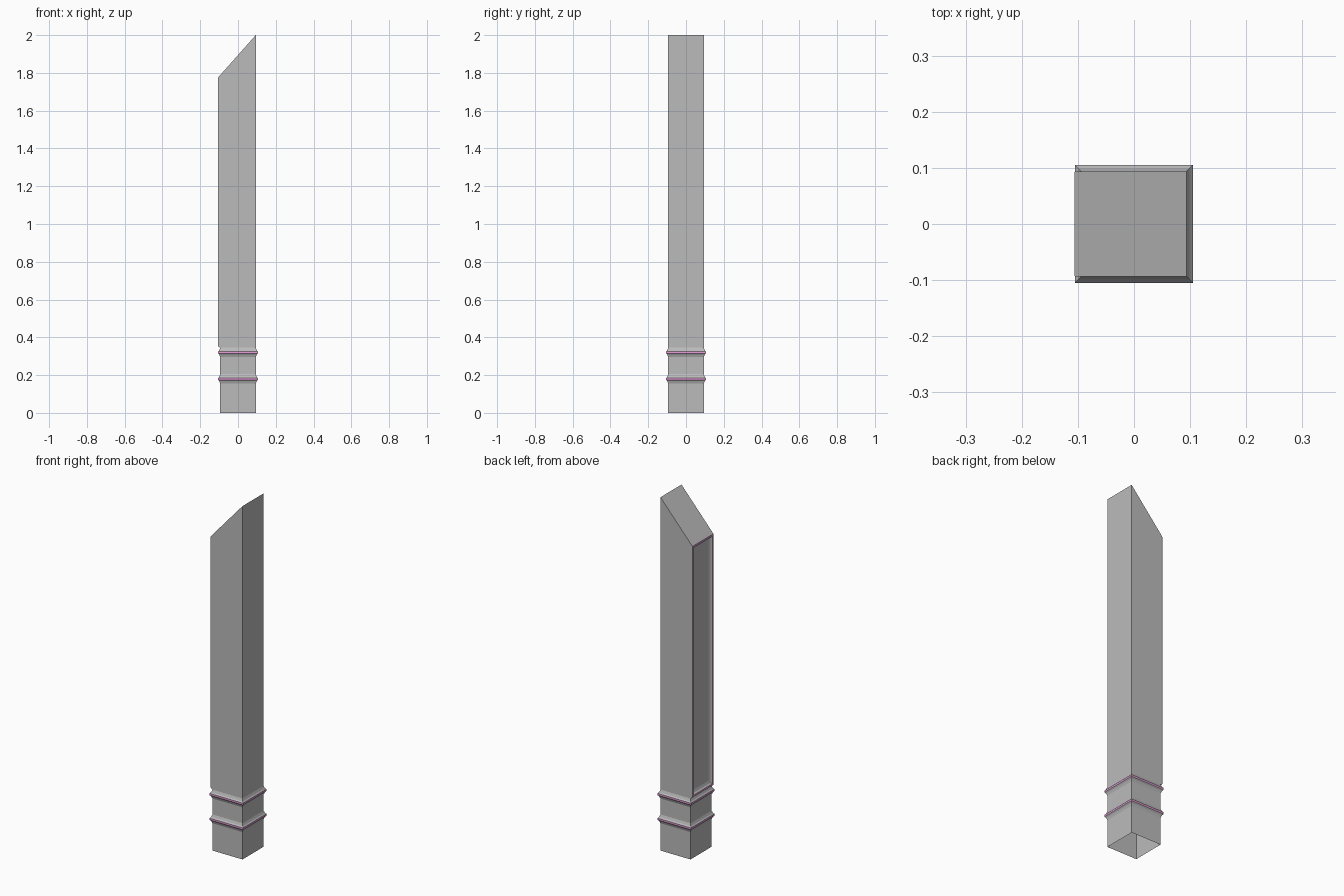
import bpy, bmesh

if "Cube" in bpy.data.objects:
    bpy.data.objects.remove(bpy.data.objects["Cube"])

W = 0.094          # half width of the post
SLOPE = 1.125      # rise of the slanted top per unit x

pink = bpy.data.materials.new("pink_trim")
pink.diffuse_color = (0.8, 0.35, 0.7, 1)
pink.use_nodes = True
pink.node_tree.nodes["Principled BSDF"].inputs["Base Color"].default_value = pink.diffuse_color
grey = bpy.data.materials.new("grey_body")
grey.diffuse_color = (0.5, 0.5, 0.5, 1)
grey.use_nodes = True
grey.node_tree.nodes["Principled BSDF"].inputs["Base Color"].default_value = grey.diffuse_color


def top_z(x):
    return 2.0 - (W - x) * SLOPE


def bridge(bm, a, b, mat=0, skip=()):
    """Join two four-sided loops with quads."""
    for i in range(4):
        if i not in skip:
            j = (i + 1) % 4
            bm.faces.new((a[i], a[j], b[j], b[i])).material_index = mat


def square(bm, w, z):
    corners = ((-w, -w), (w, -w), (w, w), (-w, w))
    return [bm.verts.new((x, y, z if z is not None else top_z(x))) for x, y in corners]


bm = bmesh.new()

# Post with two flared bands; the fourth value marks the pink lip
profile = [(W, 0.0, 0)]
for z in (0.18, 0.32):
    profile += [(W, z - 0.025, 0), (0.099, z - 0.012, 0), (0.105, z - 0.005, 0),
                (0.105, z + 0.005, 1), (0.099, z + 0.012, 0), (W, z + 0.025, 0)]
loop = square(bm, *profile[0][:2])
for w, z, mat in profile[1:]:
    nxt = square(bm, w, z)
    bridge(bm, loop, nxt, mat)
    loop = nxt

# Shaft, left open on -x for the panel, and slanted top
top = square(bm, W, None)
bridge(bm, loop, top, skip=(3,))
bm.faces.new(top)

# Framed panel on the -x side: outer flare, pink lip, sloped reveal, recessed face
frame = [loop[3], loop[0], top[0], top[3]]
for x, inset, zb, zt, mat in ((-0.099, 0.0, 0.349, top_z(-0.099), 0),
                              (-0.106, 0.001, 0.353, top_z(-0.106), 0),
                              (-0.106, 0.010, 0.363, 1.765, 1),
                              (-0.099, 0.016, 0.370, 1.758, 0),
                              (-0.094, 0.028, 0.384, 1.744, 0)):
    y = W - inset
    nxt = [bm.verts.new((x, py, pz)) for py, pz in ((y, zb), (-y, zb), (-y, zt), (y, zt))]
    bridge(bm, frame, nxt, mat)
    frame = nxt
bm.faces.new(frame)

bmesh.ops.recalc_face_normals(bm, faces=bm.faces)
mesh = bpy.data.meshes.new("post")
bm.to_mesh(mesh)
bm.free()
mesh.materials.append(grey)
mesh.materials.append(pink)
post = bpy.data.objects.new("post", mesh)
bpy.context.collection.objects.link(post)
